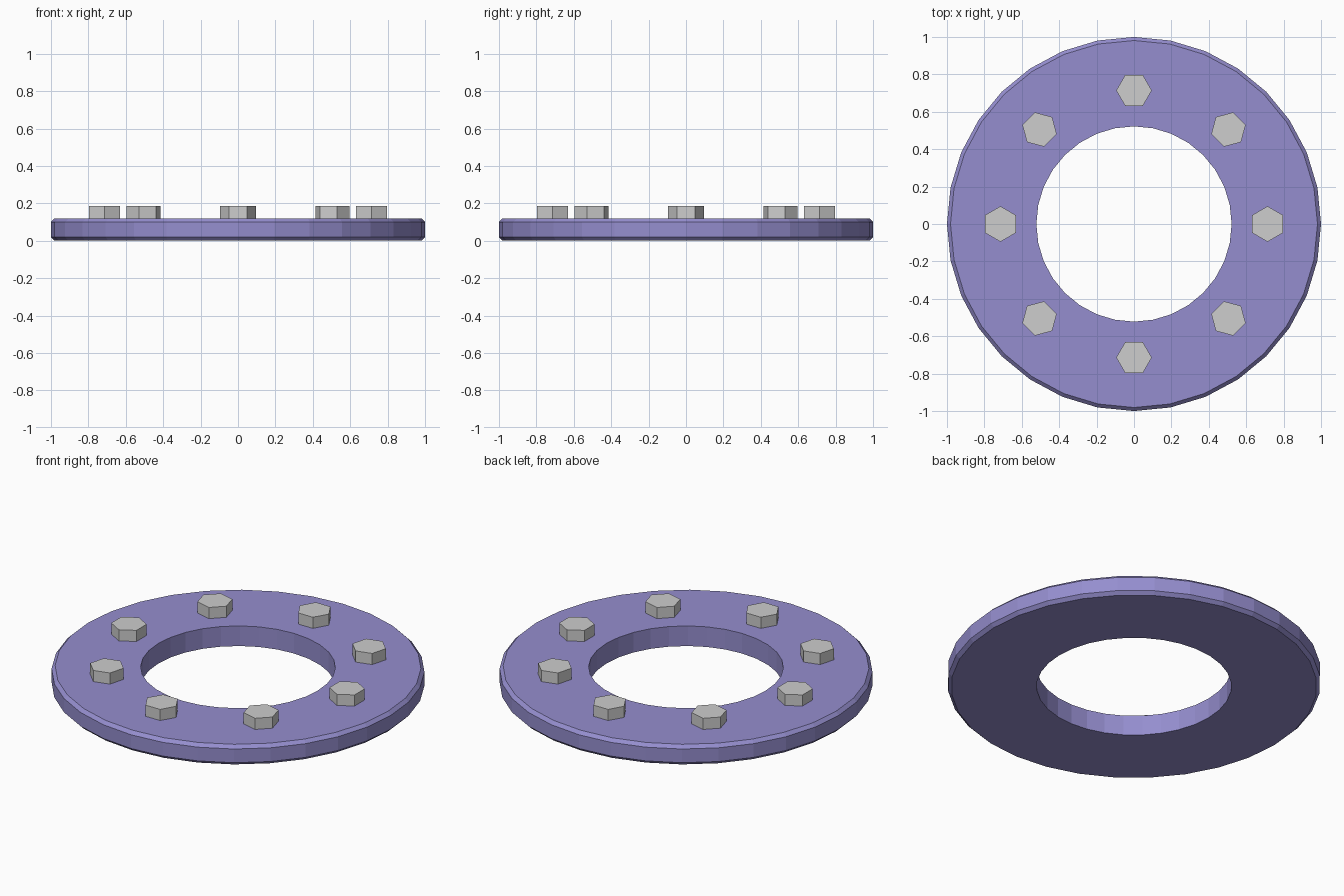
import bpy
import bmesh
import math
from mathutils import Matrix

cube = bpy.data.objects.get("Cube")
if cube:
    bpy.data.objects.remove(cube, do_unlink=True)

SEGMENTS = 32
THICK = 0.119
CHAMFER = 0.019
OUTER, INNER = 1.0, 0.522
BOLTS, BOLT_CIRCLE = 8, 0.714
BOLT_RADIUS, BOLT_TOP = 0.095, 0.185


def make_material(name, rgb):
    mat = bpy.data.materials.new(name)
    mat.use_nodes = True
    color = (*rgb, 1.0)
    mat.diffuse_color = color
    mat.node_tree.nodes["Principled BSDF"].inputs["Base Color"].default_value = color
    return mat


def add_object(name, bm, mat):
    bmesh.ops.recalc_face_normals(bm, faces=bm.faces)
    mesh = bpy.data.meshes.new(name)
    bm.to_mesh(mesh)
    bm.free()
    mesh.materials.append(mat)
    obj = bpy.data.objects.new(name, mesh)
    bpy.context.collection.objects.link(obj)
    return obj


purple = make_material("soft purple", (0.30, 0.27, 0.62))
steel = make_material("light grey", (0.61, 0.61, 0.61))

# Ring: closed profile with chamfered outer rim, revolved about z
profile = [
    (INNER, 0), (OUTER - CHAMFER, 0), (OUTER, CHAMFER),
    (OUTER, THICK - CHAMFER), (OUTER - CHAMFER, THICK), (INNER, THICK),
]
bm = bmesh.new()
loops = []
for i in range(SEGMENTS):
    a = math.tau * i / SEGMENTS
    loops.append([bm.verts.new((r * math.cos(a), r * math.sin(a), z)) for r, z in profile])
for i, here in enumerate(loops):
    after = loops[(i + 1) % SEGMENTS]
    for j in range(len(profile)):
        k = (j + 1) % len(profile)
        bm.faces.new((here[j], after[j], after[k], here[k]))
add_object("flange_ring", bm, purple)

# Hexagonal bolt heads, each with a flat side facing the centre
height = BOLT_TOP - THICK
for i in range(BOLTS):
    turn = Matrix.Rotation(math.tau * i / BOLTS, 4, "Z")
    place = Matrix.Translation((BOLT_CIRCLE, 0, THICK + height / 2))
    flat_in = Matrix.Rotation(math.pi / 2, 4, "Z")
    bm = bmesh.new()
    hexagon = [(BOLT_RADIUS * math.cos(math.tau * k / 6),
                BOLT_RADIUS * math.sin(math.tau * k / 6), -height / 2) for k in range(6)]
    base = bm.faces.new([bm.verts.new(p) for p in hexagon])
    extruded = bmesh.ops.extrude_face_region(bm, geom=[base], use_keep_orig=True)
    top = [v for v in extruded["geom"] if isinstance(v, bmesh.types.BMVert)]
    bmesh.ops.translate(bm, verts=top, vec=(0, 0, height))
    bolt = add_object(f"bolt_head_{i + 1}", bm, steel)
    bolt.matrix_world = turn @ place @ flat_in
